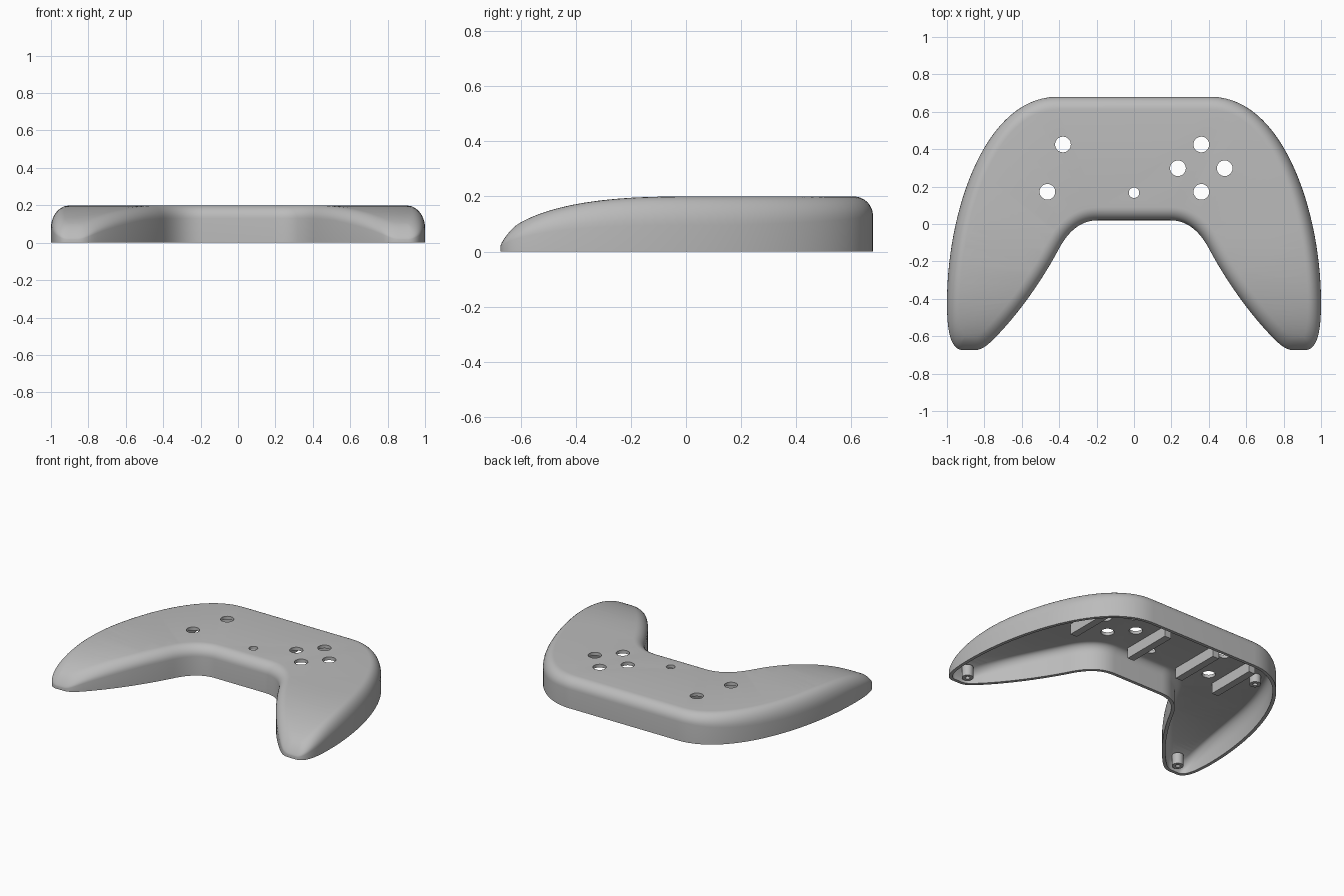
import bpy, bmesh, math
from mathutils import Vector
from mathutils.geometry import interpolate_bezier

cube = bpy.data.objects.get("Cube")
if cube:
    bpy.data.objects.remove(cube)

grey = bpy.data.materials.new("plain_grey")
grey.use_nodes = True
grey.diffuse_color = (0.5, 0.5, 0.5, 1)
grey.node_tree.nodes["Principled BSDF"].inputs["Base Color"].default_value = (0.5, 0.5, 0.5, 1)

WALL = 0.022


def finish(bm, name):
    bmesh.ops.recalc_face_normals(bm, faces=bm.faces)
    mesh = bpy.data.meshes.new(name)
    bm.to_mesh(mesh)
    bm.free()
    mesh.materials.append(grey)
    obj = bpy.data.objects.new(name, mesh)
    bpy.context.collection.objects.link(obj)
    return obj


def smooth(obj):
    bpy.ops.object.select_all(action='DESELECT')
    obj.select_set(True)
    bpy.context.view_layer.objects.active = obj
    bpy.ops.object.shade_smooth_by_angle(angle=math.radians(35))


# Plan outline: one half as curves from back centre to front centre,
# with as many points before the grip tip as after it
def outline():
    curves = [
        ((.41, .68), (.80, .68), (1, .06), (1, -.42), 30),
        ((1, -.42), (1, -.58), (.98, -.675), (.91, -.675), 16),
        ((.86, -.675), (.82, -.675), (.795, -.66), (.75, -.615), 9),
        ((.75, -.615), (.62, -.485), (.49, -.30), (.40, -.13), 18),
        ((.40, -.13), (.34, -.02), (.27, .02), (.19, .02), 20),
    ]
    half = []
    for a, b, c, d, n in curves:
        for p in interpolate_bezier(Vector(a), Vector(b), Vector(c), Vector(d), n):
            if not half or (p.to_2d() - half[-1]).length > 1e-4:
                half.append(p.to_2d())
    return half + [Vector((-p.x, p.y)) for p in reversed(half)]


def inset(points, dist):
    result = []
    for i, p in enumerate(points):
        before = (p - points[i - 1]).normalized()
        after = (points[(i + 1) % len(points)] - p).normalized()
        t = (before + after).normalized()
        result.append(p + Vector((t.y, -t.x)) * dist / max(t.dot(after), .5))
    return result


def height(y, top, reach):
    u = min(max(-y / reach, 0), 1)
    return top * math.sqrt(1 - u ** 2.5)


# Share of the height taken by the rounded shoulder: deeper out on the grips
def shoulder(x):
    return .35 + .17 * min(max((abs(x) - .5) / .4, 0), 1)


# Dome: upright wall, rounded shoulder, then a cap that falls towards the grips
def dome(bm, points, top, reach, radius, steps=8):
    base = [bm.verts.new((p.x, p.y, 0)) for p in points]
    last = base
    for k in range(steps + 1):
        a = math.pi / 2 * k / steps
        new = []
        for p, q in zip(points, inset(points, radius * (1 - math.cos(a)))):
            z = height(q.y, top, reach) * (1 - shoulder(p.x) * (1 - math.sin(a)))
            new.append(bm.verts.new((q.x, q.y, z)))
        for i in range(len(new)):
            bm.faces.new((last[i - 1], last[i], new[i], new[i - 1]))
        last = new
    # Cap: strips across each grip plus one centre panel, laid flat
    walls = set(bm.faces)
    for v in last:
        v.co.z = 0
    m = len(last) // 2
    for h in (last[:m], last[:m - 1:-1]):
        for i in range(m // 2 - 1):
            bm.faces.new((h[i], h[i + 1], h[m - 2 - i], h[m - 1 - i]))
    bm.faces.new((last[0], last[m - 1], last[m], last[-1]))
    # Slice the flat cap, then lift it to the falling height
    for k in range(1, 26):
        geom = {f for f in bm.faces if f not in walls}
        for f in list(geom):
            geom.update(f.edges, f.verts)
        y = -reach * math.sin(math.pi / 2 * k / 26)
        bmesh.ops.bisect_plane(bm, geom=list(geom), dist=1e-5,
                               plane_co=(0, y, 0), plane_no=(0, 1, 0))
    for v in {v for f in bm.faces if f not in walls for v in f.verts}:
        v.co.z = height(v.co.y, top, reach)
    return base


# Hollow shell
bm = bmesh.new()
plan = outline()
outer = dome(bm, plan, .2, .685, .07)
inner = dome(bm, inset(plan, WALL), .2 - WALL, .685 - WALL, .045)
for i in range(len(outer)):
    bm.faces.new((outer[i - 1], outer[i], inner[i], inner[i - 1]))
shell = finish(bm, "shell")

# Button holes
holes = [(-.38, .425, .042), (-.463, .172, .042), (.36, .425, .042), (.36, .172, .042),
         (.235, .298, .042), (.485, .298, .042), (0, .167, .028)]
bm = bmesh.new()
for x, y, r in holes:
    made = bmesh.ops.create_cone(bm, cap_ends=True, segments=32, radius1=r, radius2=r, depth=.2)
    bmesh.ops.translate(bm, verts=made["verts"], vec=(x, y, .2))
cutter = finish(bm, "hole_cutter")
cutter.hide_render = True
mod = shell.modifiers.new("holes", 'BOOLEAN')
mod.operation = 'DIFFERENCE'
mod.solver = 'EXACT'
mod.object = cutter
bpy.context.view_layer.objects.active = shell
bpy.ops.object.modifier_apply(modifier=mod.name)
bpy.data.objects.remove(cutter)
smooth(shell)


# Screw posts with a blind hole in the lower end
def post(name, x, y, low, high, radius=.036, bore=.015, n=24):
    bm = bmesh.new()
    levels = [(radius, high), (radius, low), (bore, low), (bore, high - .02)]
    rings = [[bm.verts.new((x + r * math.cos(math.tau * i / n),
                            y + r * math.sin(math.tau * i / n), z)) for i in range(n)]
             for r, z in levels]
    for a, b in zip(rings, rings[1:]):
        for i in range(n):
            bm.faces.new((a[i - 1], a[i], b[i], b[i - 1]))
    bm.faces.new(rings[0])
    bm.faces.new(rings[-1])
    smooth(finish(bm, name))


for side, s in (("left", 1), ("right", -1)):
    post(side + "_grip_post", s * .855, -.595, .004, .08)
    post(side + "_back_post", s * .7, .34, .12, .185)

# Ribs under the face, either side of each button group
for k, x in enumerate((.575, .11, -.28, -.575)):
    bm = bmesh.new()
    bmesh.ops.create_cube(bm, size=1)
    bmesh.ops.scale(bm, verts=bm.verts, vec=(.05, .36, .08))
    bmesh.ops.translate(bm, verts=bm.verts, vec=(x, .28, .145))
    finish(bm, "inner_rib_%d" % (k + 1))
